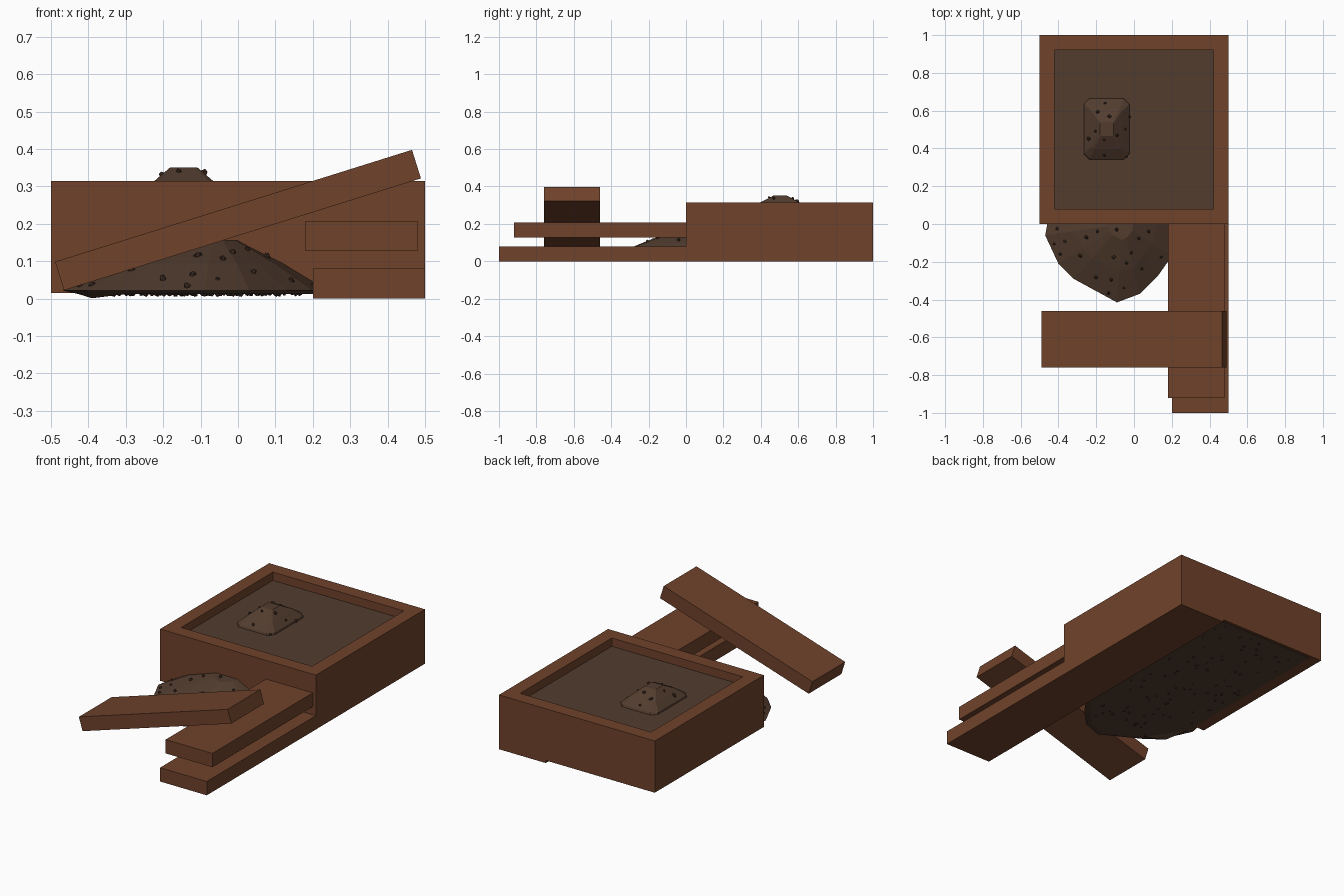
import bpy, bmesh, math, random
from mathutils import Vector, Matrix, Euler

if "Cube" in bpy.data.objects:
    bpy.data.objects.remove(bpy.data.objects["Cube"])

random.seed(4)


def material(name, color):
    m = bpy.data.materials.new(name)
    m.diffuse_color = color
    m.use_nodes = True
    m.node_tree.nodes["Principled BSDF"].inputs["Base Color"].default_value = m.diffuse_color
    return m


wood = material("wood", (0.16, 0.055, 0.024, 1))
soil = material("soil", (0.085, 0.046, 0.028, 1))
stone = material("pebble", (0.05, 0.026, 0.016, 1))


def finish(bm, name, mat):
    bmesh.ops.recalc_face_normals(bm, faces=bm.faces)
    me = bpy.data.meshes.new(name)
    bm.to_mesh(me)
    bm.free()
    me.materials.append(mat)
    ob = bpy.data.objects.new(name, me)
    bpy.context.collection.objects.link(ob)
    return ob


def block(name, lo, hi, mat, tilt=0):
    lo, hi = Vector(lo), Vector(hi)
    bm = bmesh.new()
    bmesh.ops.create_cube(bm, size=1)
    bmesh.ops.scale(bm, vec=hi - lo, verts=bm.verts)
    ob = finish(bm, name, mat)
    ob.location = (lo + hi) / 2
    ob.rotation_euler.y = -tilt
    return ob


def loft(name, rings, mat):
    """Join rings of equal point count and cap both ends."""
    bm = bmesh.new()
    vs = [[bm.verts.new(p) for p in r] for r in rings]
    n = len(rings[0])
    for a, b in zip(vs, vs[1:]):
        for i in range(n):
            j = (i + 1) % n
            bm.faces.new((a[i], a[j], b[j], b[i]))
    bm.faces.new(vs[0])
    bm.faces.new(vs[-1])
    bmesh.ops.triangulate(bm, faces=[f for f in bm.faces if len(f.verts) > 4])
    return finish(bm, name, mat)


def pebbles(name, points, size):
    bm = bmesh.new()
    for p in points:
        s = size * random.uniform(0.7, 1.2)
        rot = Euler([random.uniform(0, 3) for _ in range(3)]).to_matrix().to_4x4()
        bmesh.ops.create_icosphere(bm, subdivisions=1, radius=s,
                                   matrix=Matrix.Translation(p) @ rot @ Matrix.Diagonal((1, 0.8, 0.7, 1)))
    return finish(bm, name, stone)


def surface_points(ob, count, keep):
    """Random points on the upward faces of an object."""
    polys = [p for p in ob.data.polygons if p.normal.z > 0.1]
    out = []
    for _ in range(4000):
        p = random.choices(polys, [q.area for q in polys])[0]
        c = [ob.data.vertices[i].co for i in p.vertices]
        w = [random.random() for _ in c]
        v = sum((a * k for a, k in zip(c, w)), Vector()) / sum(w)
        if keep(v) and all((v - o).length > 0.06 for o in out):
            out.append(v)
        if len(out) == count:
            break
    return out


# planter frame: outer block hollowed through, open at top and bottom
bm = bmesh.new()
loops = []
for x, y0, y1, z in ((0.5, 0, 1, 0.015), (0.5, 0, 1, 0.315), (0.42, 0.08, 0.92, 0.315), (0.42, 0.08, 0.92, 0.015)):
    loops.append([bm.verts.new(p) for p in ((-x, y0, z), (x, y0, z), (x, y1, z), (-x, y1, z))])
for k in range(4):
    a, b = loops[k], loops[(k + 1) % 4]
    for i in range(4):
        j = (i + 1) % 4
        bm.faces.new((a[i], a[j], b[j], b[i]))
finish(bm, "planter_frame", wood)

# soil filling the planter and spreading under it
block("soil_fill", (-0.42, 0.08, 0.05), (0.42, 0.92, 0.267), soil)
block("soil_underside", (-0.43, 0.0, 0.013), (0.43, 0.985, 0.06), soil)

# planks
block("long_plank", (0.2, -1, 0), (0.5, 1, 0.08), wood)
block("middle_plank", (0.18, -0.92, 0.127), (0.48, 0.08, 0.207), wood)
block("leaning_plank", (-0.5, -0.76, 0.17), (0.5, -0.46, 0.25), wood, math.radians(17.4))

# spilled soil mound in front of the planter
base = [(-0.45, 0.05), (-0.47, -0.06), (-0.40, -0.21), (-0.32, -0.29), (-0.09, -0.415),
        (0.03, -0.37), (0.13, -0.27), (0.20, -0.17), (0.25, 0.05)]
center = Vector((-0.06, 0.0))


def ring(k, z, push=0.0):
    r = []
    for i, p in enumerate(base):
        q = center + (Vector(p) - center) * (k + random.uniform(-push, push))
        r.append((q.x, q.y if p[1] < 0 else 0.05, z + random.uniform(-push, push) * 0.12))
    return r


bottom = ring(0.9, 0.013)
bottom[2] = (-0.39, -0.19, 0.001)
mound = loft("soil_mound", [bottom, ring(1.0, 0.022), ring(0.62, 0.095, 0.04), ring(0.2, 0.157)], soil)

# small heap on top of the soil
heap_rings = []
for hx, hy, c, z in ((0.122, 0.165, 0.03, 0.26), (0.118, 0.158, 0.03, 0.278),
                     (0.078, 0.105, 0.012, 0.315), (0.036, 0.036, 0.006, 0.351)):
    pts = [(hx, -hy + c), (hx, hy - c), (hx - c, hy), (-hx + c, hy),
           (-hx, hy - c), (-hx, -hy + c), (-hx + c, -hy), (hx - c, -hy)]
    heap_rings.append([(x - 0.145, y + 0.503, z) for x, y in pts])
heap = loft("soil_heap", heap_rings, soil)

# pebbles in the mound, heap and underside
pebbles("mound_pebbles", surface_points(mound, 20, lambda v: v.y < -0.02), 0.012)
pebbles("heap_pebbles", surface_points(heap, 11, lambda v: v.z > 0.27), 0.012)
under = [Vector((random.uniform(-0.4, 0.19), random.uniform(0.02, 0.95), 0.014)) for _ in range(70)]
under += [Vector((random.uniform(-0.3, 0.12), random.uniform(-0.25, 0.0), 0.014)) for _ in range(20)]
pebbles("underside_pebbles", under, 0.009)
